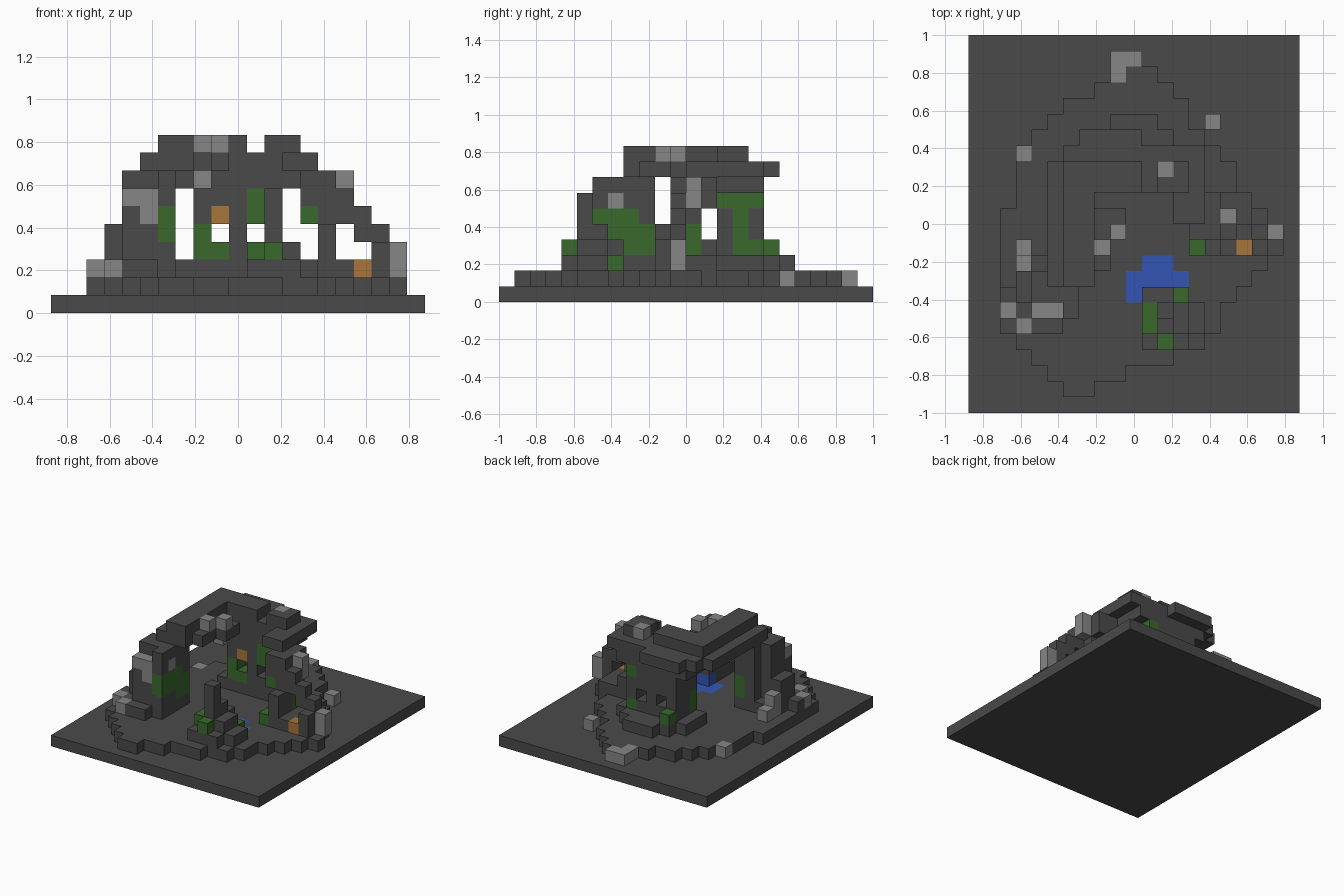
import bpy, bmesh
from mathutils import Vector

U = 1 / 12                      # block size
COLS, ROWS = 21, 24             # columns run along +x, rows run back to front

cube = bpy.data.objects.get("Cube")
if cube:
    bpy.data.objects.remove(cube, do_unlink=True)


def material(name, rgb):
    m = bpy.data.materials.new(name)
    m.use_nodes = True
    colour = (*rgb, 1)
    m.diffuse_color = colour
    m.node_tree.nodes["Principled BSDF"].inputs["Base Color"].default_value = colour
    return m


MATS = [material("dark_rock", (.068, .068, .068)),
        material("pale_rock", (.24, .24, .24)),
        material("moss_green", (.042, .141, .026)),
        material("water_blue", (.034, .093, .46)),
        material("ore_orange", (.39, .18, .042))]
ROCK, PALE, MOSS, WATER, ORE = range(len(MATS))

cells = {}                      # (column, row, layer) -> (part, colour)


def span(v):
    return range(v[0], v[1] + 1) if isinstance(v, tuple) else range(v, v + 1)


def fill(part, colour, cols, rows, layers):
    for c in span(cols):
        for r in span(rows):
            for k in span(layers):
                cells[c, r, k] = (part, colour)


# Ground slab and the stepped mound on it
fill("ground_slab", ROCK, (0, COLS - 1), (0, ROWS - 1), 0)
starts = [10, 8, 6, 5, 4, 4, 3, 3, 3, 2, 2, 2, 2, 2, 2, 2, 2, 3, 4, 5, 6]
ends = [11, 12, 13, 13, 14, 15, 16, 16, 17, 18, 18, 19, 18, 17, 16, 15, 15, 14, 12, 9, 7]
for i, ab in enumerate(zip(starts, ends)):
    fill("mound", ROCK, ab, i + 2, 1)

# Loose pale stones around the mound
P = "loose_stones"
fill(P, PALE, (9, 10), 1, 1)
fill(P, PALE, 9, 2, 1)
fill(P, PALE, 15, 5, 1)
fill(P, PALE, 3, 7, 1)
fill(P, PALE, 3, 13, 2)

# Pond
P = "pond"
fill(P, WATER, (11, 12), 14, 1)
fill(P, WATER, (10, 13), 15, 1)
fill(P, WATER, 10, 16, 1)
fill(P, WATER, (11, 12), 16, (1, 2))

# Left leg of the arch
P = "left_leg"
fill(P, ROCK, (2, 6), (16, 17), 2)
fill(P, ROCK, (3, 6), (14, 15), 2)
fill(P, ROCK, (4, 5), 18, 2)
fill(P, ROCK, (3, 6), (15, 16), (3, 4))
fill(P, ROCK, (4, 6), 17, (3, 6))
fill(P, ROCK, (4, 6), (15, 16), (5, 7))
fill(P, ROCK, (5, 6), 14, (3, 7))
fill(P, ROCK, 6, 17, 7)
fill(P, MOSS, 6, (15, 17), (4, 5))
fill(P, MOSS, 6, (14, 15), (3, 4))
fill(P, PALE, 3, 14, (2, 3))
fill(P, PALE, 2, 17, 2)
fill(P, PALE, 3, 18, 2)
fill(P, PALE, (4, 5), 17, 6)
fill(P, PALE, 5, 17, 5)
fill(P, PALE, 6, 16, 6)

# Back leg with gaps between its posts
P = "back_leg"
fill(P, ROCK, (9, 11), 5, 2)
fill(P, ROCK, (8, 12), 6, 2)
fill(P, ROCK, (7, 13), (7, 9), 2)
fill(P, ROCK, (8, 12), (7, 9), 3)
for post in (8, 10, 12):
    fill(P, ROCK, post, (7, 9), 4)
fill(P, ROCK, (8, 12), (7, 9), (5, 6))
fill(P, ROCK, (7, 13), (7, 9), 7)
fill(P, MOSS, 8, 6, 3)
fill(P, MOSS, 8, 9, (3, 4))
fill(P, MOSS, 9, 9, 3)
fill(P, MOSS, 11, 9, (5, 6))
fill(P, MOSS, 12, (7, 9), 6)
fill(P, MOSS, 12, 8, (3, 5))
fill(P, MOSS, 12, 7, 3)
fill(P, ORE, 9, 9, 5)

# Right leg with its stepped outer buttress
P = "right_leg"
fill(P, ROCK, (14, 18), (12, 13), 2)
fill(P, ROCK, (14, 17), (10, 11), 2)
fill(P, ROCK, 15, 10, 3)
fill(P, ROCK, 15, (11, 12), (3, 7))
fill(P, ROCK, 15, 13, (2, 4))
fill(P, ROCK, (14, 15), (10, 12), (6, 7))
fill(P, ROCK, 16, 12, (5, 6))
fill(P, ROCK, 17, 12, (4, 5))
fill(P, ROCK, 18, 12, (2, 4))
fill(P, ROCK, 18, 13, 3)
fill(P, PALE, 16, 11, (6, 7))
fill(P, PALE, 19, 12, (2, 3))
fill(P, MOSS, 15, 11, (3, 4))
fill(P, MOSS, 14, 12, 5)
fill(P, MOSS, 14, 13, 2)
fill(P, ORE, 17, 13, 2)

# Broken front pillar beside the pond
P = "front_pillar"
fill(P, ROCK, (11, 14), (17, 18), 2)
fill(P, ROCK, (11, 13), 19, 2)
fill(P, ROCK, (11, 12), 16, 3)
fill(P, ROCK, 13, (17, 18), 3)
fill(P, ROCK, 12, 17, (3, 4))
fill(P, ROCK, 12, 18, (3, 6))
fill(P, MOSS, 11, (17, 18), 3)
fill(P, MOSS, 12, 19, 3)
fill(P, MOSS, 13, 16, 2)

# Arch crown joining the legs
P = "arch_crown"
fill(P, ROCK, (5, 7), (8, 15), 8)
fill(P, ROCK, 8, (11, 14), 8)
fill(P, ROCK, 9, (11, 12), 8)
fill(P, ROCK, (7, 10), 6, 8)
fill(P, ROCK, (6, 14), (7, 9), 8)
fill(P, ROCK, (13, 14), (10, 11), 8)
fill(P, ROCK, (6, 7), (10, 15), 9)
fill(P, ROCK, (6, 10), (8, 9), 9)
fill(P, ROCK, (12, 13), (8, 9), 9)
fill(P, PALE, 12, 8, 9)
fill(P, PALE, 9, 12, 9)
fill(P, PALE, 8, 13, 9)
fill(P, PALE, 8, 11, 7)


def corner(c, r, k):
    return Vector(((c - COLS / 2) * U, (ROWS / 2 - r) * U, k * U))


def build(part):
    """Mesh of the outer block faces of one part."""
    bm = bmesh.new()
    for (c, r, k), (owner, colour) in cells.items():
        if owner != part:
            continue
        pos = (c, r, k)
        for axis in range(3):
            for side in (0, 1):
                near = list(pos)
                near[axis] += 2 * side - 1
                if tuple(near) in cells:
                    continue
                a, b = [i for i in range(3) if i != axis]
                ring = []
                for da, db in ((0, 0), (1, 0), (1, 1), (0, 1)):
                    p = list(pos)
                    p[axis] += side
                    p[a] += da
                    p[b] += db
                    ring.append(bm.verts.new(corner(*p)))
                face = bm.faces.new(ring)
                face.material_index = colour
                face.normal_update()
                out = corner(*near) - corner(*pos)
                if face.normal.dot(out) < 0:
                    face.normal_flip()
    bmesh.ops.remove_doubles(bm, verts=bm.verts, dist=U / 100)
    # merge flat faces of one colour
    bmesh.ops.dissolve_limit(bm, angle_limit=.01, verts=bm.verts, edges=bm.edges,
                             delimit={'MATERIAL'})
    mesh = bpy.data.meshes.new(part)
    bm.to_mesh(mesh)
    bm.free()
    for m in MATS:
        mesh.materials.append(m)
    bpy.context.collection.objects.link(bpy.data.objects.new(part, mesh))


for name in sorted({owner for owner, _ in cells.values()}):
    build(name)
